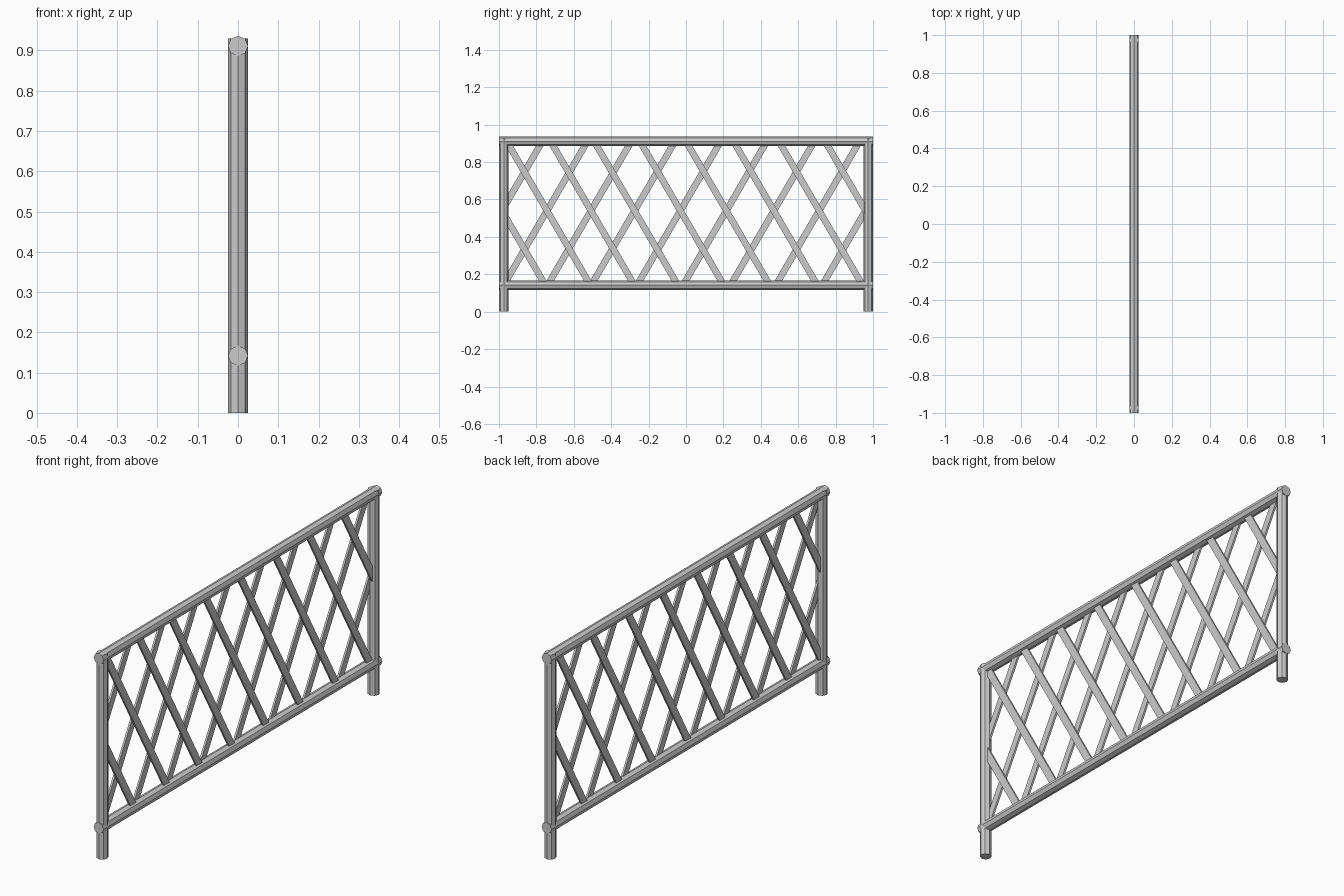
import bpy
from math import atan2, hypot, pi, tan, radians

if "Cube" in bpy.data.objects:
    bpy.data.objects.remove(bpy.data.objects["Cube"])

RADIUS = 0.025                    # posts and rails
Z_LOW, Z_HIGH, Z_MID = 0.142, 0.911, 0.54
POST_Y = 0.974
SLOPE = tan(radians(59.8))


def tube(name, length, location, rotation=(0, 0, 0)):
    """Eight-sided straight tube."""
    bpy.ops.mesh.primitive_cylinder_add(vertices=8, radius=RADIUS, depth=length,
                                        location=location, rotation=rotation)
    bpy.context.object.name = name


def slat(name, x, start, end, width=0.035, thickness=0.009):
    """Thin flat bar between two (y, z) points."""
    dy, dz = end[0] - start[0], end[1] - start[1]
    bpy.ops.mesh.primitive_cube_add(
        size=1, location=(x, (start[0] + end[0]) / 2, (start[1] + end[1]) / 2),
        rotation=(atan2(dz, dy), 0, 0))
    bar = bpy.context.object
    bar.name = name
    bar.scale = (thickness, hypot(dy, dz), width)
    bpy.ops.object.transform_apply(location=False, rotation=False, scale=True)


# End posts
for side, label in ((-1, "front"), (1, "back")):
    tube(label + "_post", 0.93, (0, side * POST_Y, 0.465))

# Horizontal rails
tube("bottom_rail", 2.0, (0, 0, Z_LOW), (pi / 2, 0, 0))
tube("top_rail", 2.0, (0, 0, Z_HIGH), (pi / 2, 0, 0))

# Lattice: two crossing layers of slats, meeting at mid height
crossings = [-0.984, -0.743, -0.508, -0.275, -0.030, 0.216, 0.470, 0.712, 0.960]
for direction, label, x in ((1, "rising_slat", -0.0045), (-1, "falling_slat", 0.0045)):
    for i, mid_y in enumerate(crossings):
        ends = []
        for z in (Z_LOW + 0.005, Z_HIGH - 0.005):
            y = mid_y + direction * (z - Z_MID) / SLOPE
            # stop inside the post when the slat would run past it
            y = max(-POST_Y, min(POST_Y, y))
            ends.append((y, Z_MID + direction * (y - mid_y) * SLOPE))
        slat(f"{label}_{i + 1}", x, *ends)
